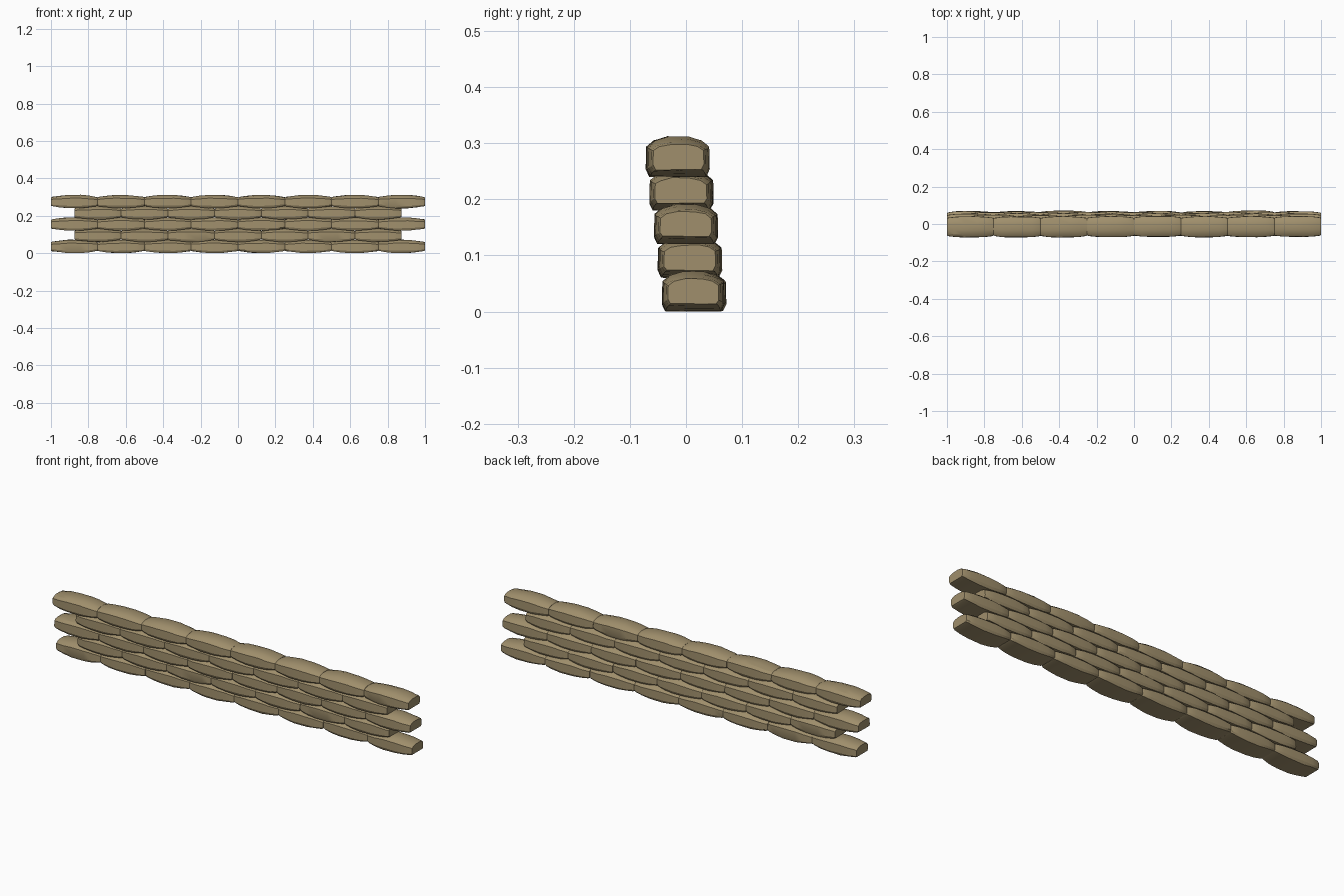
import bpy, bmesh, random

if "Cube" in bpy.data.objects:
    bpy.data.objects.remove(bpy.data.objects["Cube"], do_unlink=True)
random.seed(4)

burlap = bpy.data.materials.new("tan_burlap")
burlap.use_nodes = True
colour = (0.35, 0.275, 0.15, 1)
burlap.diffuse_color = colour
burlap.node_tree.nodes["Principled BSDF"].inputs["Base Color"].default_value = colour

BAG = 0.25      # bag length
STEP = 0.06     # height between courses
# cross-section of a full bag: (y, z) around the middle of the bag
HALF = [(0.05, -0.034), (0.056, -0.022), (0.055, 0.018), (0.042, 0.029), (0.018, 0.036)]
PROFILE = HALF + [(-y, z) for y, z in reversed(HALF)]
# stations along the bag: (x, width scale, height scale)
HALF_STATIONS = [(-0.125, 0.82, 0.64), (-0.117, 0.89, 0.72), (-0.08, 0.97, 0.87), (-0.035, 1.0, 1.0)]
STATIONS = HALF_STATIONS + [(-x, w, h) for x, w, h in reversed(HALF_STATIONS)]


def sandbag(name, x, y, z):
    """Loft one stuffed bag with a slightly lumpy skin and pinched ends."""
    bm = bmesh.new()
    rings = []
    for sx, w, h in STATIONS:
        lump = random.uniform(0.98, 1.01)
        rings.append([bm.verts.new((sx, py * w * lump,
                                    pz * h + random.uniform(-0.0015, 0.001)))
                      for py, pz in PROFILE])
    n = len(PROFILE)
    for a, b in zip(rings, rings[1:]):
        for i in range(n):
            j = (i + 1) % n
            bm.faces.new((a[i], a[j], b[j], b[i]))
    bm.faces.new(rings[0])
    bm.faces.new(rings[-1])
    bmesh.ops.recalc_face_normals(bm, faces=bm.faces)
    mesh = bpy.data.meshes.new(name)
    bm.to_mesh(mesh)
    bm.free()
    mesh.materials.append(burlap)
    bag = bpy.data.objects.new(name, mesh)
    bag.location = (x, y, z)
    bpy.context.collection.objects.link(bag)
    return bag


# five staggered courses, each leaning a little further forward
bags = []
for row in range(5):
    count = 8 - row % 2
    for k in range(count):
        x = (k - (count - 1) / 2) * BAG
        y = 0.0145 - 0.0073 * row + random.uniform(-0.002, 0.002)
        bags.append(sandbag(f"sandbag_course{row + 1}_{k + 1}", x, y, 0.0355 + STEP * row))

# soft skin, crisp creases
bpy.ops.object.select_all(action="DESELECT")
for bag in bags:
    bag.select_set(True)
bpy.context.view_layer.objects.active = bags[0]
bpy.ops.object.shade_smooth_by_angle(angle=0.45)
